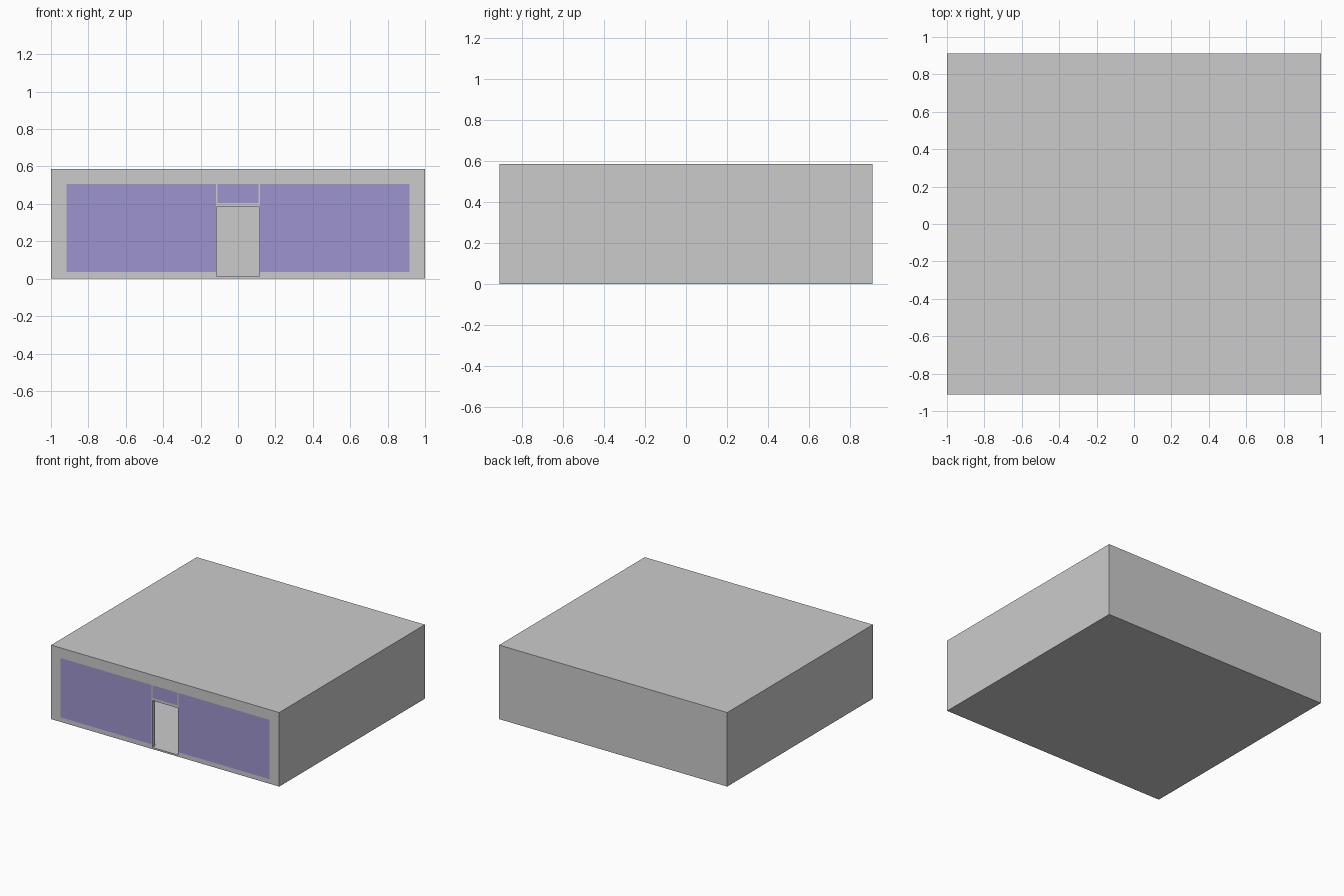
import bpy

if "Cube" in bpy.data.objects:
    bpy.data.objects.remove(bpy.data.objects["Cube"])

W, D, H = 1.0, 0.912, 0.587    # half width, half depth, height
T = 0.03                       # wall thickness
FLOOR = 0.013

glass = bpy.data.materials.new("tinted_glass")
glass.diffuse_color = (0.34, 0.30, 0.62, 1)
glass.use_nodes = True
glass.node_tree.nodes["Principled BSDF"].inputs["Base Color"].default_value = glass.diffuse_color


def box(name, x, y, z, mat=None):
    bpy.ops.mesh.primitive_cube_add(
        size=1, location=[sum(r) / 2 for r in (x, y, z)])
    ob = bpy.context.object
    ob.name = name
    ob.scale = [r[1] - r[0] for r in (x, y, z)]
    bpy.ops.object.transform_apply(location=False, rotation=False, scale=True)
    if mat:
        ob.data.materials.append(mat)
    return ob


def cut(target, cutter):
    m = target.modifiers.new("cut", 'BOOLEAN')
    m.operation, m.solver, m.object = 'DIFFERENCE', 'EXACT', cutter
    bpy.context.view_layer.objects.active = target
    bpy.ops.object.modifier_apply(modifier=m.name)
    bpy.data.objects.remove(cutter)


# Hollow building shell: floor, roof and four walls
shell = box("building_shell", (-W, W), (-D, D), (0, H))
cut(shell, box("room_cutter", (-W + T, W - T), (-D + T, D - T), (FLOOR, H - T)))

# Open doorway
front = (-D - 0.05, -D + T + 0.01)
cut(shell, box("door_cutter", (-0.112, 0.112), front, (FLOOR, 0.385)))

# Shop windows and the pane above the door, set flush in the front wall
panes = {
    "left_window": ((-0.917, -0.118), (0.036, 0.506)),
    "right_window": ((0.118, 0.917), (0.036, 0.506)),
    "door_transom": ((-0.110, 0.110), (0.405, 0.506)),
}
for name, (x, z) in panes.items():
    cut(shell, box(name + "_cutter", x, front, z))
    box(name, x, (-D, -D + T), z, glass)
